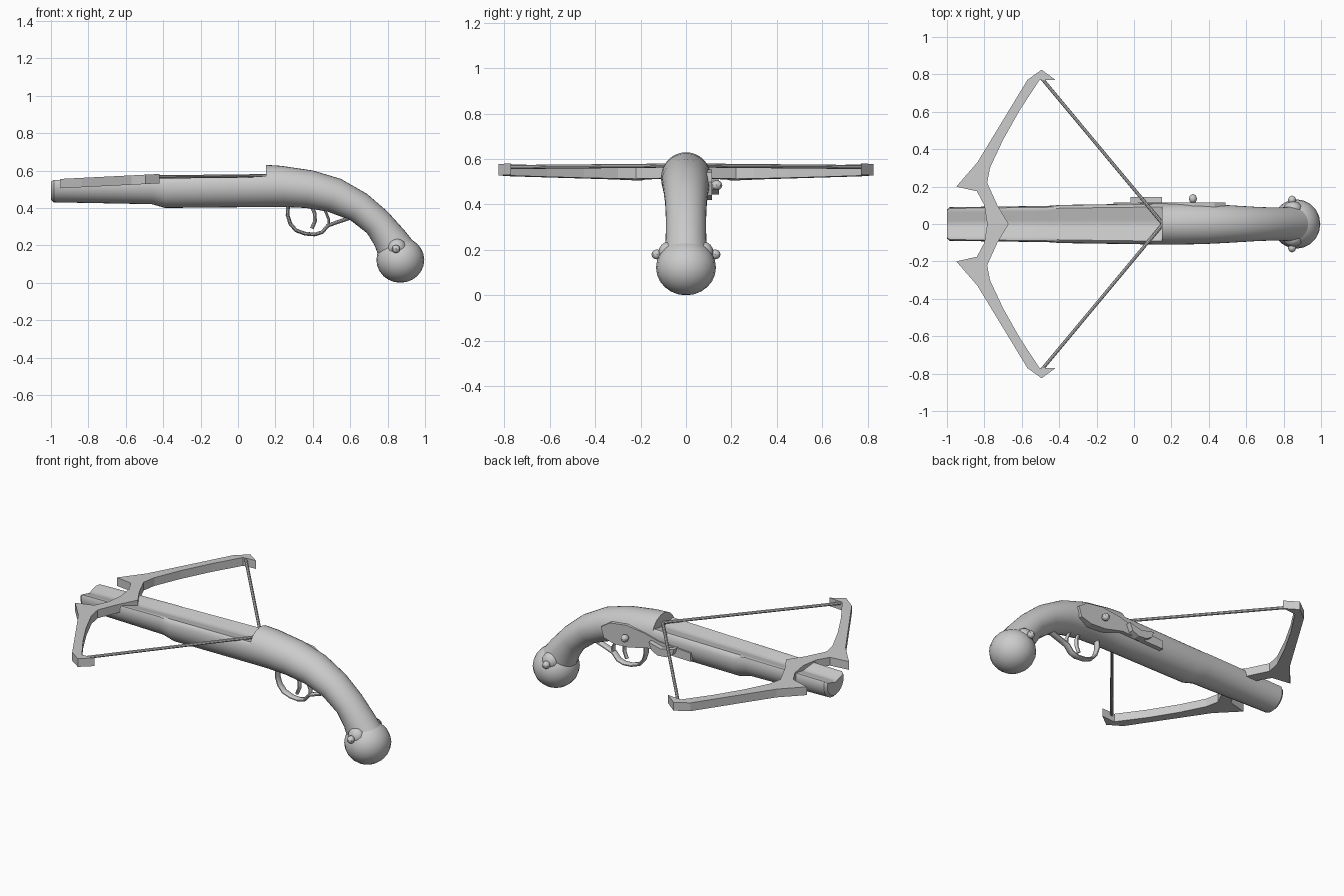
import bpy, bmesh, math
from mathutils import Vector

cube = bpy.data.objects.get("Cube")
if cube:
    bpy.data.objects.remove(cube)

grey = bpy.data.materials.new("plain grey")
grey.use_nodes = True
grey.diffuse_color = (0.6, 0.6, 0.6, 1)
grey.node_tree.nodes["Principled BSDF"].inputs["Base Color"].default_value = (0.6, 0.6, 0.6, 1)


def finish(bm, name, smooth=True):
    bmesh.ops.recalc_face_normals(bm, faces=bm.faces)
    mesh = bpy.data.meshes.new(name)
    bm.to_mesh(mesh)
    bm.free()
    mesh.materials.append(grey)
    ob = bpy.data.objects.new(name, mesh)
    bpy.context.collection.objects.link(ob)
    if smooth:
        bpy.ops.object.select_all(action="DESELECT")
        ob.select_set(True)
        bpy.context.view_layer.objects.active = ob
        bpy.ops.object.shade_smooth_by_angle(angle=math.radians(35))
    return ob


def loft(name, rings):
    bm = bmesh.new()
    loops = [[bm.verts.new(p) for p in ring] for ring in rings]
    n = len(loops[0])
    for a, b in zip(loops, loops[1:]):
        for i in range(n):
            j = (i + 1) % n
            bm.faces.new((a[i], a[j], b[j], b[i]))
    bm.faces.new(loops[0])
    bm.faces.new(loops[-1])
    return finish(bm, name)


def prism(name, low, high):
    """Solid between two matching outlines."""
    bm = bmesh.new()
    a = [bm.verts.new(p) for p in low]
    b = [bm.verts.new(p) for p in high]
    bm.faces.new(a)
    bm.faces.new(b)
    for i in range(len(a)):
        j = (i + 1) % len(a)
        bm.faces.new((a[i], a[j], b[j], b[i]))
    return finish(bm, name, False)


def ball(name, centre, size, seg=20, rings=12):
    bm = bmesh.new()
    bmesh.ops.create_uvsphere(bm, u_segments=seg, v_segments=rings, radius=1)
    bmesh.ops.scale(bm, vec=size, verts=bm.verts)
    bmesh.ops.translate(bm, vec=centre, verts=bm.verts)
    return finish(bm, name)


def tube(name, points, wide, tall, sides=10):
    """Rod in the xz plane with an oval section."""
    pts = [Vector((x, 0, z)) for x, z in points]
    rings = []
    for i, p in enumerate(pts):
        d = (pts[min(i + 1, len(pts) - 1)] - pts[max(i - 1, 0)]).normalized()
        side = Vector((-d.z, 0, d.x))
        angles = [math.tau * k / sides for k in range(sides)]
        rings.append([p + side * tall * math.cos(a) + Vector((0, wide * math.sin(a), 0)) for a in angles])
    return loft(name, rings)


# Stock with a bolt groove cut along the fore end
def section(top, bottom, half, cut=None, sides=32):
    t, b = Vector((top[0], 0, top[1])), Vector((bottom[0], 0, bottom[1]))
    ring = []
    for k in range(sides):
        a = math.tau * k / sides
        p = (t + b) / 2 + (t - b) / 2 * math.cos(a) + Vector((0, half * math.sin(a), 0))
        if cut and p.z > cut:
            p.z = cut - 0.02 * (1 - min(1, abs(p.y) / (half * 0.85)))
        ring.append(p)
    return ring


stock = [
    section((-1, 0.60), (-1, 0.445), 0.078, 0.54),
    section((-0.985, 0.61), (-0.985, 0.43), 0.09, 0.55),
    section((-0.46, 0.62), (-0.46, 0.42), 0.097, 0.56),
    section((-0.39, 0.62), (-0.39, 0.40), 0.102, 0.562),
    section((0.15, 0.63), (0.15, 0.405), 0.11, 0.57),
    section((0.151, 0.63), (0.151, 0.405), 0.11),
    section((0.23, 0.625), (0.25, 0.405), 0.11),
    section((0.40, 0.60), (0.36, 0.40), 0.107),
    section((0.55, 0.555), (0.48, 0.38), 0.10),
    section((0.69, 0.475), (0.60, 0.335), 0.092),
    section((0.80, 0.38), (0.69, 0.265), 0.088),
    section((0.89, 0.28), (0.73, 0.20), 0.09),
    section((0.97, 0.18), (0.76, 0.12), 0.098),
]
loft("stock", stock)

# Pommel cap with side lobes and studs
ball("pommel", (0.868, 0, 0.122), (0.128, 0.132, 0.122))
for s, side in ((-1, "right"), (1, "left")):
    ball(side + "_pommel_lobe", (0.85, s * 0.08, 0.185), (0.05, 0.042, 0.05), 12, 8)
    ball(side + "_pommel_stud", (0.845, s * 0.128, 0.18), (0.022, 0.024, 0.022), 8, 6)

# Bow: half outline mirrored, lying on a gentle slope
front = [(-0.785, 0), (-0.80, 0.10), (-0.84, 0.175), (-0.95, 0.20), (-0.837, 0.33), (-0.57, 0.77), (-0.494, 0.825)]
back = [(-0.42, 0.77), (-0.505, 0.77), (-0.61, 0.61), (-0.70, 0.45), (-0.77, 0.30), (-0.785, 0.22), (-0.73, 0.10), (-0.67, 0)]
half = front + back
outline = half + [(x, -y) for x, y in reversed(half) if y > 0]


def slope(points, base):
    return [(x, y, base + 0.05 * (x + 0.95)) for x, y in points]


prism("bow", slope(outline, 0.505), slope(outline, 0.555))

# String halves
for s, side in ((-1, "right"), (1, "left")):
    a, b = Vector((-0.49, s * 0.775, 0.565)), Vector((0.155, 0, 0.572))
    d = (b - a).normalized()
    u = d.cross(Vector((0, 0, 1))).normalized()
    v = d.cross(u)
    loft(side + "_string", [[p + 0.009 * (u * math.cos(k * math.tau / 8) + v * math.sin(k * math.tau / 8))
                             for k in range(8)] for p in (a, b)])

# Trigger and guard
tube("trigger_guard", [(0.268, 0.42), (0.265, 0.36), (0.28, 0.315), (0.31, 0.28), (0.36, 0.262), (0.41, 0.258),
                       (0.45, 0.27), (0.48, 0.305), (0.52, 0.32), (0.61, 0.35)], 0.022, 0.01)
tube("guard_brace", [(0.485, 0.305), (0.485, 0.34), (0.46, 0.40)], 0.016, 0.007)
tube("trigger", [(0.39, 0.42), (0.41, 0.37), (0.412, 0.33), (0.395, 0.29)], 0.012, 0.01)

# Lock plate, pan and screw on the left flank
plate = [(0.49, 0.50), (0.47, 0.44), (0.40, 0.42), (0.30, 0.425), (0.18, 0.455), (-0.11, 0.45),
         (-0.11, 0.50), (0.10, 0.515), (0.20, 0.54), (0.32, 0.555), (0.43, 0.54)]
prism("lock_plate", [(x, 0.07, z) for x, z in plate], [(x, 0.115, z) for x, z in plate])
pan = [(-0.02, 0.51), (-0.01, 0.475), (0.03, 0.45), (0.09, 0.445), (0.13, 0.465), (0.15, 0.51), (0.07, 0.49)]
prism("lock_pan", [(x, 0.10, z) for x, z in pan], [(x, 0.145, z) for x, z in pan])
ball("lock_screw", (0.315, 0.135, 0.485), (0.022, 0.025, 0.022), 8, 6)
